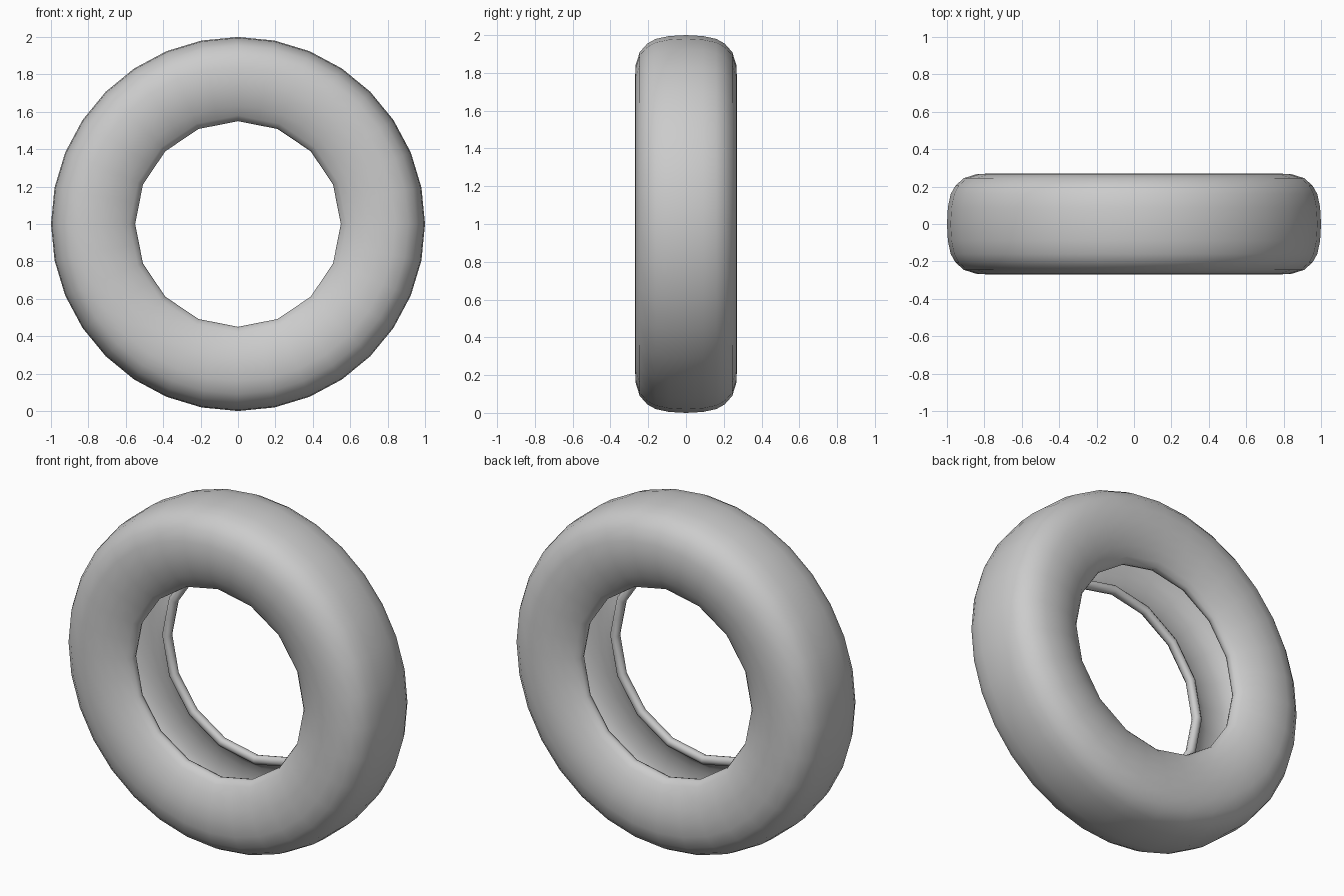
import bpy, bmesh, math

if "Cube" in bpy.data.objects:
    bpy.data.objects.remove(bpy.data.objects["Cube"])

SEGMENTS = 32

grey = bpy.data.materials.new("light_grey")
grey.diffuse_color = (0.6, 0.6, 0.6, 1)
grey.use_nodes = True
grey.node_tree.nodes["Principled BSDF"].inputs["Base Color"].default_value = grey.diffuse_color

# half cross-section (radius, y): tread centre, shoulder, sidewall, rolled bead
outer = [(1.0, 0), (0.995, 0.09), (0.98, 0.16), (0.955, 0.205), (0.91, 0.245),
         (0.84, 0.267), (0.76, 0.27), (0.69, 0.26), (0.63, 0.238), (0.58, 0.21)]
bead = [(0.557, 0.187), (0.55, 0.168), (0.557, 0.148), (0.58, 0.142), (0.6, 0.155)]
# inside of the hollow shell, back to the tread centre
inner = [(0.612, 0.195), (0.65, 0.222), (0.70, 0.238), (0.76, 0.247), (0.83, 0.244),
         (0.89, 0.225), (0.93, 0.19), (0.955, 0.15), (0.968, 0.08), (0.973, 0)]
half = outer + bead + inner
profile = half + [(r, -y) for r, y in reversed(half[1:-1])]

# spin the closed profile around the axle (y axis)
bm = bmesh.new()
rings = []
for i in range(SEGMENTS):
    a = 2 * math.pi * i / SEGMENTS
    ring = []
    for r, y in profile:
        # the opening is coarser: every other point lies on a 16-sided chord
        rr = r * math.cos(math.pi / 16) if i % 2 and r < 0.62 else r
        ring.append(bm.verts.new((rr * math.sin(a), y, 1 + rr * math.cos(a))))
    rings.append(ring)
n = len(profile)
for i in range(SEGMENTS):
    p, q = rings[i], rings[(i + 1) % SEGMENTS]
    for j in range(n):
        k = (j + 1) % n
        bm.faces.new((p[j], q[j], q[k], p[k]))
bmesh.ops.recalc_face_normals(bm, faces=bm.faces)
for f in bm.faces:
    f.smooth = True

mesh = bpy.data.meshes.new("tire")
bm.to_mesh(mesh)
bm.free()
mesh.materials.append(grey)
tire = bpy.data.objects.new("tire", mesh)
bpy.context.collection.objects.link(tire)
